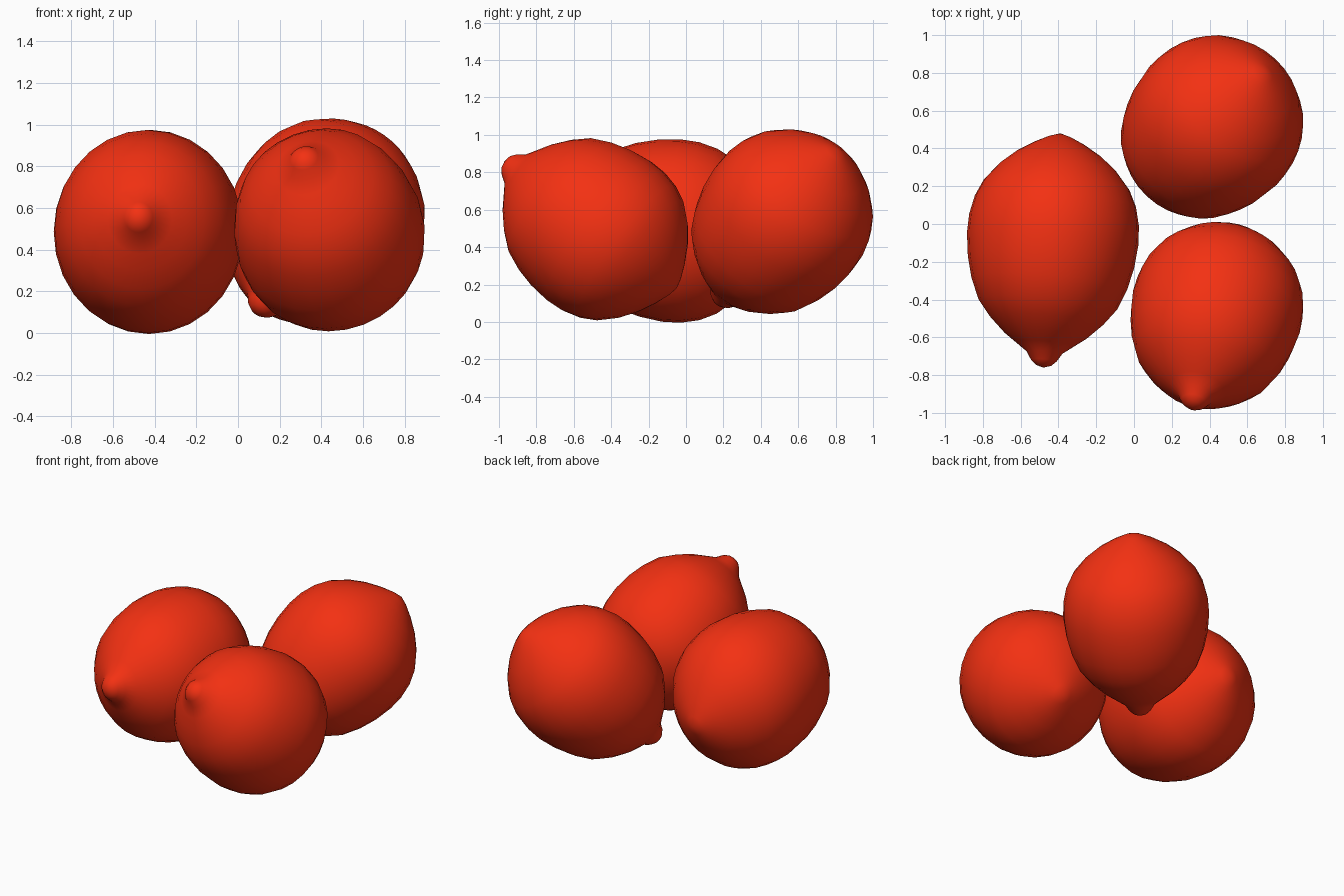
import bpy, bmesh, math
from mathutils import Vector

if "Cube" in bpy.data.objects:
    bpy.data.objects.remove(bpy.data.objects["Cube"])

# Red peel
peel = bpy.data.materials.new("red_peel")
peel.diffuse_color = (0.9, 0.03, 0.006, 1)
peel.use_nodes = True
peel.node_tree.nodes["Principled BSDF"].inputs["Base Color"].default_value = peel.diffuse_color

# Fruit profile: (fraction from nipple to tail, fraction of belly radius)
PROFILE = [(0.01, 0.09), (0.03, 0.15), (0.065, 0.21), (0.10, 0.34), (0.14, 0.49),
           (0.20, 0.66), (0.27, 0.81), (0.36, 0.91), (0.45, 0.97), (0.55, 1.0),
           (0.63, 0.99), (0.71, 0.94), (0.78, 0.85), (0.855, 0.68), (0.91, 0.50),
           (0.955, 0.30), (0.985, 0.13)]
SIDES = 28


def lemon(name, nipple, tail, width, height):
    """Lathe the profile along the line from nipple to tail."""
    nipple, tail = Vector(nipple), Vector(tail)
    axis = tail - nipple
    rot = axis.to_track_quat('Z', 'Y')
    bm = bmesh.new()

    def point(x, y, t):
        return bm.verts.new(nipple + rot @ Vector((x, y, t * axis.length)))

    rings = []
    for t, r in PROFILE:
        angles = [2 * math.pi * i / SIDES for i in range(SIDES)]
        rings.append([point(width * r * math.cos(a), height * r * math.sin(a), t)
                      for a in angles])
    start, end = point(0, 0, 0), point(0, 0, 1)
    for i in range(SIDES):
        j = (i + 1) % SIDES
        for a, b in zip(rings, rings[1:]):
            bm.faces.new((a[i], a[j], b[j], b[i]))
        bm.faces.new((start, rings[0][j], rings[0][i]))
        bm.faces.new((end, rings[-1][i], rings[-1][j]))
    bmesh.ops.recalc_face_normals(bm, faces=bm.faces)
    for f in bm.faces:
        f.smooth = True
    mesh = bpy.data.meshes.new(name)
    bm.to_mesh(mesh)
    bm.free()
    mesh.materials.append(peel)
    obj = bpy.data.objects.new(name, mesh)
    bpy.context.collection.objects.link(obj)


# Three fruits lying together
lemon("left_fruit", (-0.48, -0.76, 0.56), (-0.39, 0.48, 0.43), 0.455, 0.49)
lemon("back_fruit", (0.09, 0.17, 0.10), (0.69, 0.81, 0.92), 0.46, 0.46)
lemon("front_fruit", (0.31, -0.97, 0.86), (0.54, -0.05, 0.18), 0.455, 0.465)
